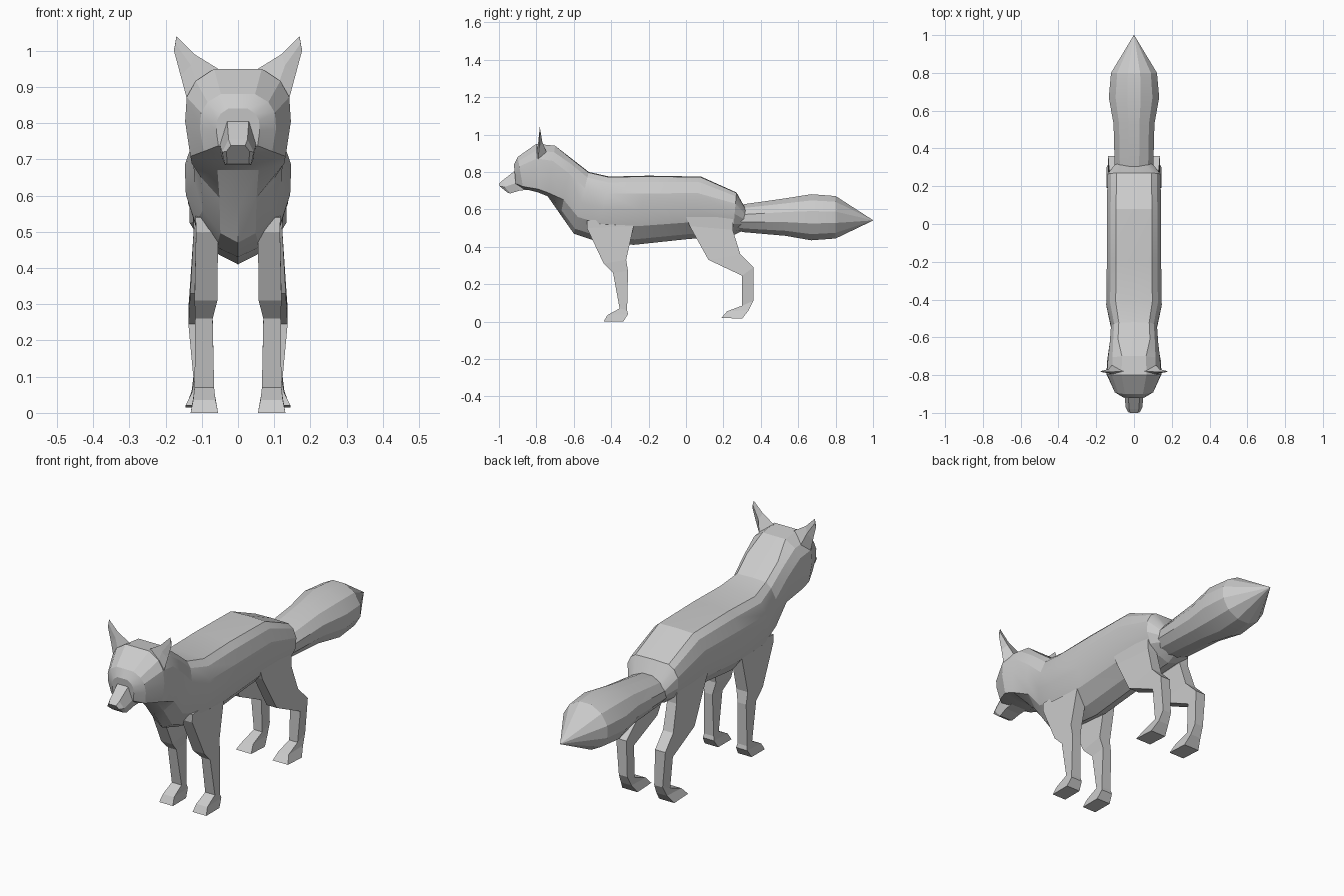
import bpy, bmesh, math
from mathutils import Vector

cube = bpy.data.objects.get("Cube")
if cube:
    bpy.data.objects.remove(cube)

grey = bpy.data.materials.new("plain grey")
grey.use_nodes = True
grey.diffuse_color = (0.6, 0.6, 0.6, 1)
grey.node_tree.nodes["Principled BSDF"].inputs["Base Color"].default_value = (0.6, 0.6, 0.6, 1)


def loft(name, rings, smooth=0):
    """Skin a list of equal closed rings and cap both ends."""
    bm = bmesh.new()
    loops = [[bm.verts.new(p) for p in ring] for ring in rings]
    for a, b in zip(loops, loops[1:]):
        for i in range(len(a)):
            j = (i + 1) % len(a)
            bm.faces.new((a[i], a[j], b[j], b[i]))
    bm.faces.new(loops[0])
    bm.faces.new(loops[-1])
    bmesh.ops.remove_doubles(bm, verts=bm.verts, dist=0.0005)
    bmesh.ops.recalc_face_normals(bm, faces=bm.faces)
    mesh = bpy.data.meshes.new(name)
    bm.to_mesh(mesh)
    bm.free()
    mesh.materials.append(grey)
    obj = bpy.data.objects.new(name, mesh)
    bpy.context.collection.objects.link(obj)
    if smooth:
        bpy.ops.object.select_all(action='DESELECT')
        obj.select_set(True)
        bpy.context.view_layer.objects.active = obj
        bpy.ops.object.shade_smooth_by_angle(angle=math.radians(smooth))
    return obj


def pair(name, rings, smooth=0):
    """Build a part on the left and its mirror on the right."""
    loft("left_" + name, rings, smooth)
    loft("right_" + name, [[(-x, y, z) for x, y, z in r] for r in rings], smooth)


def section(top, bottom, width, half):
    """Symmetric ring between a top and a bottom (y, z) point."""
    right = [(-w, t) for w, t in reversed(half) if w > 0]
    return [(w * width, top[0] + (bottom[0] - top[0]) * t, top[1] + (bottom[1] - top[1]) * t)
            for w, t in half + right]


# Body, neck and head: half profile as (share of width, share of depth)
trunk = [(0, 0), (0.66, 0.01), (0.86, 0.09), (1, 0.26), (0.98, 0.5), (0.8, 0.73), (0.4, 0.92), (0, 1)]
skull = [(0, 0), (0.45, 0), (0.8, 0.13), (0.97, 0.3), (1, 0.56), (0.9, 0.93), (0.4, 1), (0, 1)]
loft("body", [
    section((-0.92, 0.84), (-0.91, 0.73), 0.06, skull),
    section((-0.90, 0.88), (-0.87, 0.71), 0.105, skull),
    section((-0.80, 0.95), (-0.79, 0.69), 0.146, skull),
    section((-0.70, 0.94), (-0.74, 0.67), 0.142, skull),
    section((-0.61, 0.87), (-0.67, 0.57), 0.128, trunk),
    section((-0.52, 0.80), (-0.60, 0.47), 0.122, trunk),
    section((-0.41, 0.775), (-0.48, 0.43), 0.147, trunk),
    section((-0.20, 0.78), (-0.28, 0.41), 0.144, trunk),
    section((0.08, 0.775), (0.0, 0.44), 0.144, trunk),
    section((0.27, 0.69), (0.25, 0.46), 0.14, trunk),
    section((0.32, 0.60), (0.31, 0.49), 0.10, trunk)], 20)

# Muzzle
def snout(y_top, z_top, w_top, y_mid, z_mid, w_mid, y_low, z_low, w_low):
    return [(-w_top, y_top, z_top), (w_top, y_top, z_top), (w_mid, y_mid, z_mid),
            (w_low, y_low, z_low), (-w_low, y_low, z_low), (-w_mid, y_mid, z_mid)]

loft("muzzle", [
    snout(-0.86, 0.82, 0.03, -0.84, 0.75, 0.052, -0.84, 0.705, 0.045),
    snout(-0.91, 0.81, 0.03, -0.91, 0.74, 0.05, -0.89, 0.70, 0.042),
    snout(-0.98, 0.755, 0.026, -0.97, 0.72, 0.044, -0.94, 0.685, 0.036),
    snout(-1.0, 0.738, 0.02, -0.995, 0.722, 0.032, -0.955, 0.69, 0.03)])

# Thin pointed ears
pair("ear", [
    [(0.055, -0.78, 0.95), (0.10, -0.80, 0.875), (0.142, -0.79, 0.87), (0.11, -0.74, 0.89)],
    [(0.12, -0.783, 0.99), (0.13, -0.79, 0.96), (0.158, -0.785, 0.93), (0.135, -0.768, 0.96)],
    [(0.17, -0.782, 1.04), (0.173, -0.784, 1.02), (0.177, -0.782, 1.0), (0.173, -0.778, 1.02)]])


def leg(name, levels):
    """Levels: front (y, z), back (y, z), inner x, outer x."""
    pair(name, [[(i, *f), (o, *f), (o, *b), (i, *b)] for f, b, i, o in levels])


leg("front_leg", [
    ((-0.53, 0.54), (-0.27, 0.56), 0.06, 0.117),
    ((-0.53, 0.50), (-0.28, 0.51), 0.055, 0.116),
    ((-0.44, 0.31), (-0.32, 0.33), 0.057, 0.12),
    ((-0.39, 0.26), (-0.31, 0.27), 0.07, 0.118),
    ((-0.355, 0.07), (-0.315, 0.06), 0.066, 0.12),
    ((-0.42, 0.035), (-0.31, 0.04), 0.062, 0.124),
    ((-0.44, 0.0), (-0.335, 0.0), 0.055, 0.131)])

leg("hind_leg", [
    ((0.0, 0.56), (0.25, 0.58), 0.07, 0.125),
    ((0.02, 0.51), (0.25, 0.49), 0.07, 0.122),
    ((0.12, 0.33), (0.29, 0.36), 0.075, 0.132),
    ((0.30, 0.245), (0.36, 0.29), 0.08, 0.137),
    ((0.30, 0.085), (0.36, 0.11), 0.075, 0.122),
    ((0.22, 0.055), (0.335, 0.06), 0.07, 0.128),
    ((0.19, 0.02), (0.30, 0.015), 0.06, 0.145)])

# Bushy tail with a pointed tip
def tail_ring(y, top, bottom, width, sides=12):
    mid, half = (top + bottom) / 2, (top - bottom) / 2
    turns = [math.tau * (i + 0.5) / sides for i in range(sides)]
    return [(width * math.cos(a), y, mid + half * math.sin(a)) for a in turns]

loft("tail", [
    tail_ring(0.25, 0.61, 0.49, 0.09), tail_ring(0.31, 0.63, 0.475, 0.106),
    tail_ring(0.53, 0.662, 0.455, 0.112), tail_ring(0.67, 0.685, 0.43, 0.138),
    tail_ring(0.80, 0.675, 0.44, 0.126), tail_ring(1.0, 0.542, 0.54, 0.001)], 20)
